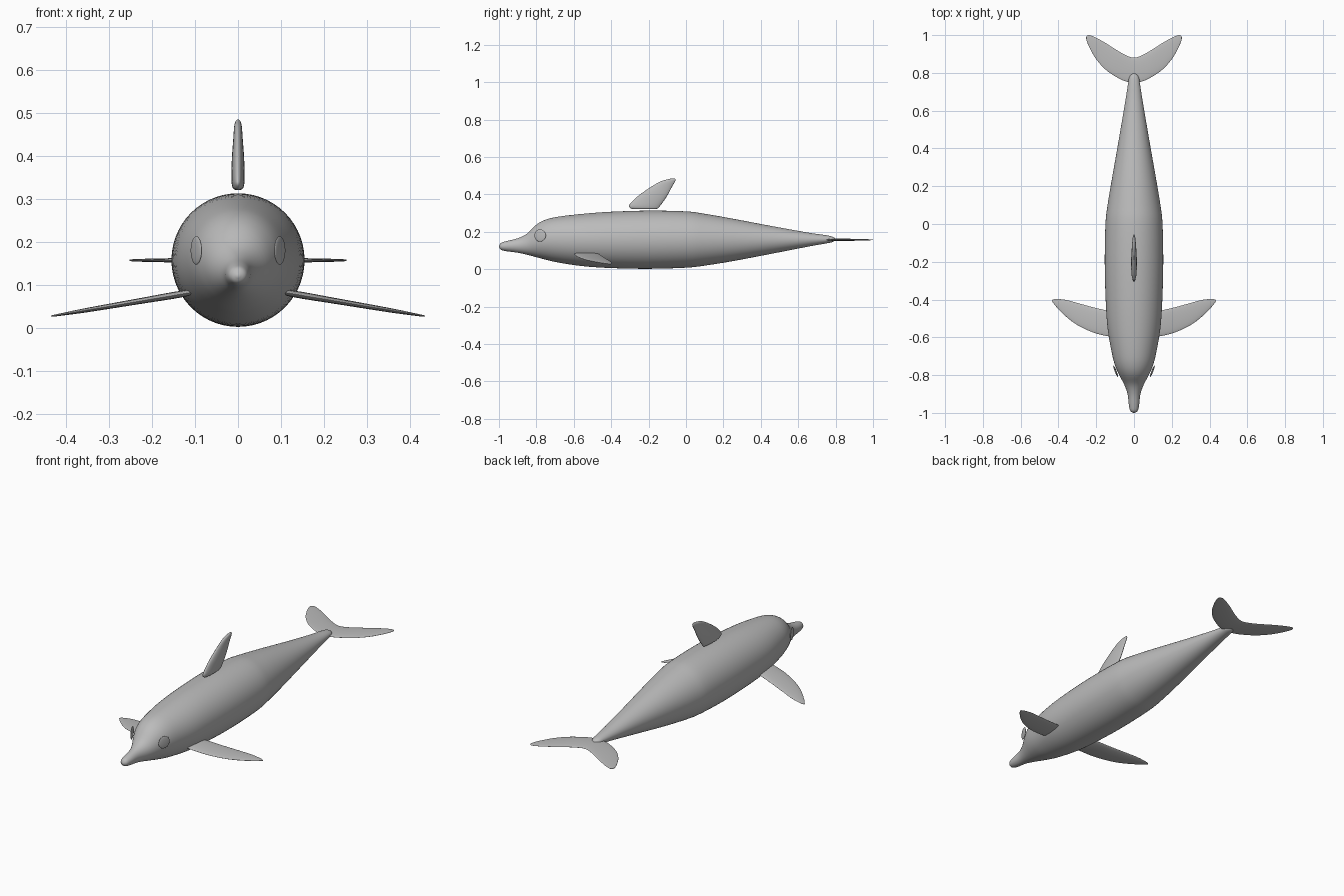
import bpy
import math
from mathutils import Vector, Matrix

cube = bpy.data.objects.get("Cube")
if cube:
    bpy.data.objects.remove(cube, do_unlink=True)

skin = bpy.data.materials.new("soft grey")
skin.use_nodes = True
skin.diffuse_color = (0.5, 0.5, 0.5, 1)
skin.node_tree.nodes["Principled BSDF"].inputs["Base Color"].default_value = (0.5, 0.5, 0.5, 1)


def smooth_stations(stations, steps):
    """Run a smooth curve through rows of numbers."""
    rows = [Vector(s) for s in stations]
    rows = [rows[0]] + rows + [rows[-1]]
    out = []
    for a, b, c, d in zip(rows, rows[1:], rows[2:], rows[3:]):
        for k in range(steps):
            t = k / steps
            out.append(0.5 * (2 * b + (c - a) * t + (2 * a - 5 * b + 4 * c - d) * t * t
                              + (3 * b - a - 3 * c + d) * t ** 3))
    return out + [rows[-1]]


def loft(name, stations, place, steps=4, sides=40):
    """Skin ellipses; place(row) gives the centre and two half axes."""
    verts, faces = [], []
    rows = smooth_stations(stations, steps)
    for row in rows:
        centre, u, v = (Vector(p) for p in place(row))
        for i in range(sides):
            a = math.tau * i / sides
            verts.append(centre + u * math.cos(a) + v * math.sin(a))
    for r in range(len(rows) - 1):
        for i in range(sides):
            j = (i + 1) % sides
            faces.append((r * sides + i, r * sides + j, (r + 1) * sides + j, (r + 1) * sides + i))
    last = (len(rows) - 1) * sides
    faces.append(tuple(reversed(range(sides))))
    faces.append(tuple(range(last, last + sides)))
    mesh = bpy.data.meshes.new(name)
    mesh.from_pydata(verts, [], faces)
    obj = bpy.data.objects.new(name, mesh)
    bpy.context.collection.objects.link(obj)
    return finish(obj)


def finish(obj):
    """Colour, outward normals and smooth shading."""
    obj.data.materials.append(skin)
    bpy.ops.object.select_all(action="DESELECT")
    obj.select_set(True)
    bpy.context.view_layer.objects.active = obj
    bpy.ops.object.mode_set(mode="EDIT")
    bpy.ops.mesh.select_all(action="SELECT")
    bpy.ops.mesh.normals_make_consistent(inside=False)
    bpy.ops.object.mode_set(mode="OBJECT")
    bpy.ops.object.shade_smooth_by_angle(angle=math.radians(60))
    return obj


# Body from beak to tail stock: y, underside, back, half width
body = [(-1, .118, .124, .003), (-.99, .104, .140, .019), (-.96, .096, .150, .027),
        (-.9, .088, .165, .034), (-.85, .077, .190, .052), (-.8, .064, .238, .078),
        (-.75, .051, .265, .100), (-.68, .035, .281, .118), (-.55, .016, .296, .140),
        (-.4, .006, .307, .150), (-.2, .002, .313, .155), (0, .008, .309, .151),
        (.1, .019, .296, .140), (.25, .043, .270, .115), (.45, .081, .232, .080),
        (.65, .120, .196, .046), (.74, .136, .183, .032), (.78, .144, .175, .024),
        (.798, .155, .164, .005)]
loft("body", body, lambda r: ((0, r[0], (r[1] + r[2]) / 2), (r[3], 0, 0),
                              (0, 0, (r[2] - r[1]) / 2)), sides=56)

# Dorsal fin: z, front edge, rear edge, half thickness
dorsal = [(.321, -.28, -.17, .006), (.325, -.295, -.15, .012), (.34, -.305, -.137, .015),
          (.37, -.28, -.115, .015), (.40, -.245, -.096, .014), (.44, -.187, -.075, .011),
          (.468, -.138, -.059, .009), (.48, -.10, -.056, .006), (.485, -.077, -.062, .002)]
loft("dorsal_fin", dorsal, lambda r: ((0, (r[1] + r[2]) / 2, r[0]),
                                      (0, (r[2] - r[1]) / 2, 0), (r[3], 0, 0)))

# Tail flukes in one piece across the notch: x, front edge, rear edge, half thickness
half = [(.05, .757, .897, .006), (.1, .782, .926, .006), (.15, .817, .958, .005),
        (.2, .872, .986, .004), (.235, .932, 1.0, .003), (.25, .968, .995, .002),
        (.253, .98, .988, .001)]
flukes = [(-x, f, b, t) for x, f, b, t in reversed(half)] + [(0, .748, .88, .006)] + half
loft("tail_flukes", flukes, lambda r: ((r[0], (r[1] + r[2]) / 2, .157),
                                       (0, (r[2] - r[1]) / 2, 0), (0, 0, r[3])))

# Flippers sweep out, back and down: x, front edge, rear edge, half thickness
flipper = [(.105, -.598, -.47, .007), (.15, -.592, -.457, .008), (.22, -.573, -.44, .007),
           (.3, -.535, -.418, .006), (.36, -.49, -.402, .005), (.41, -.44, -.397, .003),
           (.43, -.415, -.4, .002), (.435, -.409, -.404, .001)]

for side, s in (("left", 1), ("right", -1)):
    loft(side + "_flipper", flipper,
         lambda r: ((s * r[0], (r[1] + r[2]) / 2, .083 - .17 * (r[0] - .105)),
                    (0, (r[2] - r[1]) / 2, 0), (0, 0, r[3])))

    # Eyes are thin lenses turned slightly forward
    bpy.ops.mesh.primitive_uv_sphere_add(segments=32, ring_count=16, radius=1)
    eye = bpy.context.object
    eye.name = side + "_eye"
    eye.data.transform(Matrix.Translation((s * .097, -.78, .18))
                       @ Matrix.Rotation(-s * math.radians(22), 4, "Z")
                       @ Matrix.Diagonal((.005, .033, .033, 1)))
    finish(eye)
